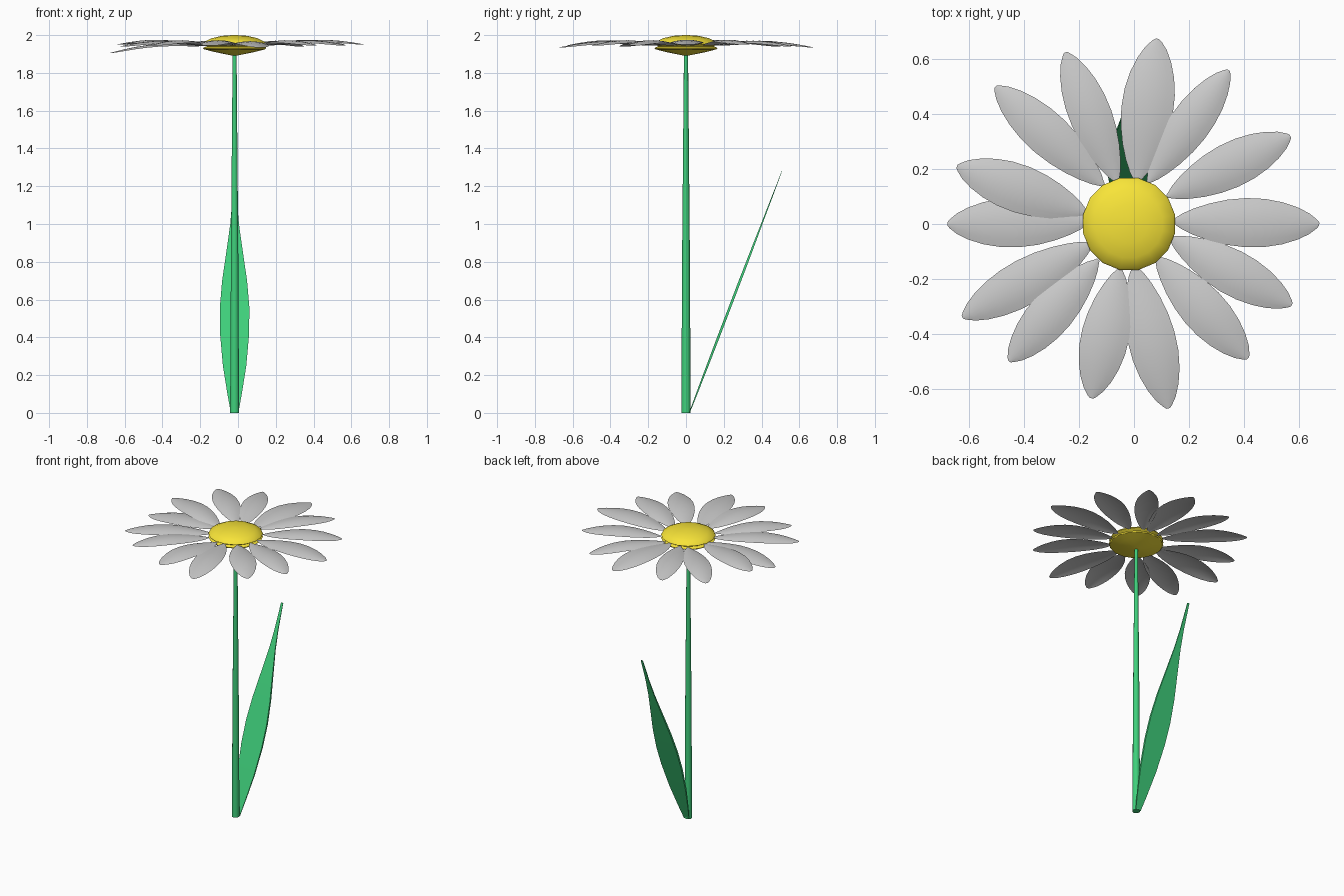
import bpy, math
from mathutils import Vector

if "Cube" in bpy.data.objects:
    bpy.data.objects.remove(bpy.data.objects["Cube"])

CX = -0.018


def material(name, rgb):
    m = bpy.data.materials.new(name)
    m.diffuse_color = (*rgb, 1)
    m.use_nodes = True
    m.node_tree.nodes["Principled BSDF"].inputs["Base Color"].default_value = m.diffuse_color
    return m


GREEN = material("green", (0.05, 0.63, 0.2))
YELLOW = material("yellow", (0.94, 0.78, 0.04))


def make(name, verts, faces, mat=None, angle=40):
    me = bpy.data.meshes.new(name)
    me.from_pydata(verts, [], faces)
    me.update()
    ob = bpy.data.objects.new(name, me)
    bpy.context.collection.objects.link(ob)
    if mat:
        me.materials.append(mat)
    bpy.ops.object.select_all(action='DESELECT')
    ob.select_set(True)
    bpy.context.view_layer.objects.active = ob
    bpy.ops.object.shade_smooth_by_angle(angle=math.radians(angle))
    return ob


def lathe(name, profile, sides, mat, angle):
    # rings of (radius, z) from bottom to top, capped at both ends
    verts, faces = [], []
    for r, z in profile:
        for i in range(sides):
            a = 2 * math.pi * (i + 0.5) / sides
            verts.append((CX + r * math.cos(a), r * math.sin(a), z))
    for k in range(len(profile) - 1):
        for i in range(sides):
            j = (i + 1) % sides
            faces.append((k * sides + i, k * sides + j,
                          (k + 1) * sides + j, (k + 1) * sides + i))
    n = (len(profile) - 1) * sides
    faces.append(tuple(reversed(range(sides))))
    faces.append(tuple(range(n, n + sides)))
    return make(name, verts, faces, mat, angle)


# Stem and flower centre
lathe("stem", [(0.025, 0), (0.02, 0.9), (0.011, 1.9)], 10, GREEN, 50)
lathe("flower_centre",
      [(0.01, 1.891), (0.11, 1.911), (0.165, 1.925), (0.171, 1.932), (0.15, 1.941),
       (0.171, 1.953), (0.165, 1.963), (0.125, 1.983), (0.07, 1.996), (0.01, 2.0)],
      16, YELLOW, 35)


# Petals: thin arched blades from a base point to a tip point
def petal(name, base, tip, width, tip_z, peak):
    b, t = Vector(base), Vector(tip)
    side = (t - b).normalized().orthogonal()
    rows, cols = 12, 6
    verts, faces = [], []
    for i in range(rows + 1):
        u = (1 - math.cos(math.pi * i / rows)) / 2
        # rounded outline, fuller towards the tip
        w = max(0.006, width / 2 * math.sin(math.pi * u ** 1.12) ** 0.6 if 0 < u < 1 else 0)
        c = b.lerp(t, u)
        z = 1.945 + (tip_z - 1.945) * u + peak * math.sin(math.pi * u ** 1.1)
        for j in range(cols + 1):
            s = 2 * j / cols - 1
            p = c + side * (w * s)
            verts.append((p.x, p.y, z - 0.014 * s * s * w / (width / 2)))
    for i in range(rows):
        for j in range(cols):
            k = i * (cols + 1) + j
            faces.append((k, k + 1, k + cols + 2, k + cols + 1))
    ob = make(name, verts, faces, None, 60)
    if ob.data.polygons[rows * cols // 2].normal.z < 0:
        ob.data.flip_normals()


PETALS = [  # base x, y, tip x, y, width, tip z
    (0.14, 0.01, 0.675, 0.0, 0.18, 1.95),
    (0.12, 0.10, 0.57, 0.32, 0.165, 1.95),
    (0.05, 0.15, 0.345, 0.56, 0.15, 1.94),
    (0.01, 0.15, 0.085, 0.675, 0.19, 1.935),
    (-0.06, 0.15, -0.25, 0.625, 0.155, 1.94),
    (-0.11, 0.14, -0.505, 0.50, 0.16, 1.94),
    (-0.17, 0.04, -0.645, 0.21, 0.175, 1.95),
    (-0.16, 0.01, -0.68, 0.0, 0.18, 1.905),
    (-0.15, -0.07, -0.625, -0.34, 0.165, 1.94),
    (-0.13, -0.13, -0.455, -0.50, 0.16, 1.945),
    (-0.05, -0.16, -0.155, -0.635, 0.175, 1.945),
    (0.0, -0.15, 0.125, -0.672, 0.175, 1.935),
    (0.08, -0.12, 0.415, -0.49, 0.165, 1.945),
    (0.13, -0.05, 0.575, -0.295, 0.165, 1.945),
]
for n, (bx, by, tx, ty, w, tz) in enumerate(PETALS, 1):
    petal(f"petal_{n}", (bx, by), (tx, ty), w, tz, 0.028)

# Leaf: flat tapering blade leaning backwards, (z, half width, half thickness)
SECTIONS = [(0, 0.02, 0.002), (0.1, 0.038, 0.004), (0.25, 0.062, 0.006),
            (0.42, 0.077, 0.007), (0.56, 0.078, 0.007), (0.7, 0.066, 0.007),
            (0.85, 0.044, 0.006), (1.0, 0.023, 0.004), (1.12, 0.013, 0.003),
            (1.28, 0.008, 0.001)]
lv, lf = [], []
for z, w, t in SECTIONS:
    y = 0.018 + 0.49 * z / 1.28
    for sx, sy in ((-1, -1), (1, -1), (1, 1), (-1, 1)):
        lv.append((CX + sx * w, y + sy * t, z))
for k in range(len(SECTIONS) - 1):
    for i in range(4):
        j = (i + 1) % 4
        lf.append((4 * k + i, 4 * k + j, 4 * k + 4 + j, 4 * k + 4 + i))
e = 4 * (len(SECTIONS) - 1)
lf += [(3, 2, 1, 0), (e, e + 1, e + 2, e + 3)]
make("leaf", lv, lf, GREEN, 30)
